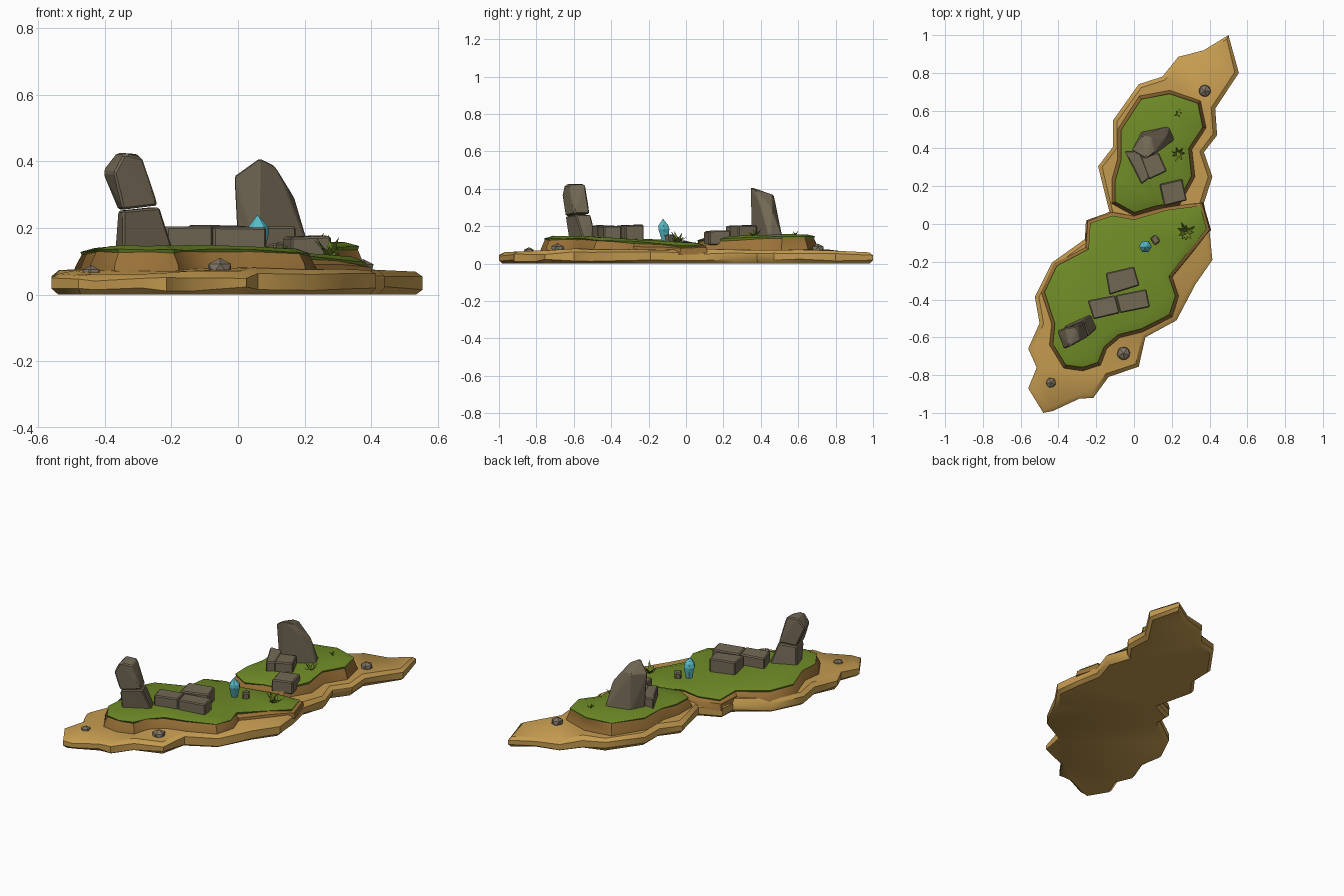
import bpy, bmesh, math, random
from mathutils import Vector, Matrix

if "Cube" in bpy.data.objects:
    bpy.data.objects.remove(bpy.data.objects["Cube"])

random.seed(4)


def mat(name, rgb):
    m = bpy.data.materials.new(name)
    m.diffuse_color = (*rgb, 1)
    m.use_nodes = True
    m.node_tree.nodes["Principled BSDF"].inputs["Base Color"].default_value = m.diffuse_color
    return m


SAND = mat("sand", (0.56, 0.33, 0.08))
EARTH = mat("earth", (0.33, 0.17, 0.04))
GRASS = mat("grass", (0.16, 0.26, 0.02))
ROCK = mat("rock", (0.17, 0.14, 0.09))
PEBBLE = mat("pebble", (0.22, 0.18, 0.13))
CRYSTAL = mat("crystal", (0.10, 0.50, 0.58))
LEAF = mat("leaf", (0.15, 0.21, 0.02))


def finish(bm, name, mats, smooth=None):
    bmesh.ops.recalc_face_normals(bm, faces=bm.faces)
    me = bpy.data.meshes.new(name)
    bm.to_mesh(me)
    bm.free()
    for m in mats:
        me.materials.append(m)
    if smooth:
        me.shade_smooth()
        me.set_sharp_from_angle(angle=math.radians(smooth))
    ob = bpy.data.objects.new(name, me)
    bpy.context.collection.objects.link(ob)
    return ob


def offset(pts, d):
    """Move a clockwise outline outward by d."""
    out = []
    for i, p in enumerate(pts):
        a, b = Vector(pts[i - 1]), Vector(pts[(i + 1) % len(pts)])
        p = Vector(p)
        e1, e2 = (p - a).normalized(), (b - p).normalized()
        n = Vector((-e1.y - e2.y, e1.x + e2.x)).normalized()
        out.append(p + n * d)
    return out


def layer(name, pts, rings, height, mats, mat_of_ring):
    """Stack offset outlines; each ring is (offset, base z, share of height, noise)."""
    bm = bmesh.new()
    loops = []
    for d, z, share, noise in rings:
        loops.append([bm.verts.new((p.x, p.y, z + share * height(p.x, p.y)
                                    + random.uniform(-noise, noise)))
                      for p in offset(pts, d)])
    n = len(pts)
    for k in range(len(loops) - 1):
        for i in range(n):
            j = (i + 1) % n
            f = bm.faces.new((loops[k][i], loops[k][j], loops[k + 1][j], loops[k + 1][i]))
            f.material_index = mat_of_ring[k]
    bm.faces.new(loops[0])
    top = bm.faces.new(loops[-1])
    top.material_index = mat_of_ring[-1]
    bmesh.ops.triangulate(bm, faces=[f for f in bm.faces if len(f.verts) > 4])
    return finish(bm, name, mats, 40)


def hull(name, pts, m=ROCK, bevel=0.006):
    bm = bmesh.new()
    for p in pts:
        bm.verts.new(p)
    r = bmesh.ops.convex_hull(bm, input=bm.verts)
    loose = [v for v in bm.verts if not v.link_faces]
    bmesh.ops.delete(bm, geom=loose, context='VERTS')
    bmesh.ops.dissolve_limit(bm, angle_limit=0.1, verts=bm.verts, edges=bm.edges)
    bmesh.ops.bevel(bm, geom=bm.edges[:], offset=bevel, segments=1, affect='EDGES')
    return finish(bm, name, [m])


def block(name, corners, z0, z1):
    pts = [(x, y, z0) for x, y in corners]
    pts += [(x, y, z1 + random.uniform(-.004, .004)) for x, y in corners]
    return hull(name, pts)


# Sand shelf
shore = [(.50, 1.0), (.555, .80), (.43, .61), (.44, .47), (.37, .38), (.415, .25),
         (.37, .11), (.40, -.04), (.415, -.19), (.325, -.32), (.225, -.51), (.06, -.60),
         (.025, -.755), (-.135, -.81), (-.215, -.92), (-.29, -.925), (-.43, -.99),
         (-.48, -1.0), (-.56, -.87), (-.515, -.76), (-.56, -.66), (-.50, -.525),
         (-.525, -.385), (-.435, -.205), (-.26, -.08), (-.255, .01), (-.13, .065),
         (-.19, .305), (-.11, .41), (-.11, .55), (.025, .74), (.15, .78),
         (.235, .885), (.37, .92)]
layer("sand_shelf", shore,
      [(-.02, 0, 0, 0), (0, .018, 0, .008), (0, 0, .75, .006), (-.022, 0, 1, .004)],
      lambda x, y: .077 - .022 * max(0, abs(y) - .7) / .3, [SAND], [0] * 4)

# Two grassy plateaus: earth wall, grass lip and gently domed top
south = [(.36, .11), (.40, -.03), (.31, -.145), (.20, -.28), (.235, -.38), (.20, -.49),
         (.045, -.57), (-.075, -.60), (-.145, -.66), (-.18, -.745), (-.27, -.775),
         (-.37, -.76), (-.445, -.64), (-.435, -.53), (-.49, -.36), (-.42, -.21),
         (-.255, -.125), (-.245, .015), (-.115, .06), (0, .04), (.17, .09)]
north = [(.0, .045), (-.115, .11), (-.115, .235), (-.085, .34), (-.085, .50),
         (.03, .675), (.19, .705), (.35, .65), (.38, .51), (.305, .395), (.32, .25),
         (.24, .10), (.12, .08)]
rings = [(.008, .05, 0, 0), (.0, .085, 0, .006), (-.02, -.012, 1, .004),
         (-.016, -.004, 1, .003), (-.06, .008, 1, .003)]
layer("south_plateau", south, rings,
      lambda x, y: .113 + .026 * min(1, max(0, -y / .5)) - .012 * max(0, x / .4),
      [EARTH, GRASS], [0, 0, 1, 1, 1])
layer("north_plateau", north, rings,
      lambda x, y: .128 + .02 * min(1, max(0, y / .5)), [EARTH, GRASS], [0, 0, 1, 1, 1])

# Broken south pillar: base stump and leaning upper piece
hull("south_pillar_base",
     [(-.345, -.625, .12), (-.19, -.545, .12), (-.225, -.475, .12), (-.37, -.54, .12),
      (-.345, -.645, .252), (-.235, -.59, .262), (-.265, -.51, .262), (-.36, -.55, .252)])
hull("south_pillar_top",
     [(-.345, -.645, .255), (-.24, -.595, .268), (-.265, -.515, .268), (-.36, -.55, .255),
      (-.408, -.565, .37), (-.372, -.662, .365), (-.365, -.55, .425), (-.34, -.65, .425),
      (-.30, -.54, .422), (-.288, -.62, .41)])

# Leaning north pillar
hull("north_pillar",
     [(.0, .40, .12), (.06, .35, .12), (.22, .45, .12), (.19, .52, .12), (.04, .49, .12),
      (-.012, .39, .355), (.045, .47, .365), (.065, .345, .41), (.11, .38, .388),
      (.09, .46, .37), (.17, .46, .29), (.14, .39, .33)], bevel=.004)

# Fallen stone blocks, the long one cracked into two pieces
block("long_block_left", [(-.245, -.405), (-.10, -.377), (-.075, -.472), (-.215, -.505)], .11, .203)
block("long_block_right", [(-.098, -.377), (.065, -.345), (.085, -.44), (-.073, -.472)], .11, .203)
block("back_block", [(-.15, -.26), (0, -.225), (.03, -.325), (-.13, -.375)], .11, .205)
block("north_block_left", [(-.05, .385), (.03, .39), (.085, .245), (.04, .21)], .12, .205)
block("north_block_right", [(.03, .35), (.13, .38), (.175, .28), (.08, .235)], .12, .203)
block("east_block", [(.135, .21), (.255, .238), (.28, .125), (.16, .095)], .10, .175)
block("small_block", [(.085, -.075), (.115, -.055), (.14, -.09), (.11, -.115)], .10, .152)

# Leaning crystal
crystal = []
for r, z in ((.014, .10), (.034, .185), (.03, .205)):
    crystal += [(.055 + r * math.cos(a * math.pi / 3) + (z - .1) * .06,
                 -.11 + r * math.sin(a * math.pi / 3) - (z - .1) * .1, z) for a in range(6)]
hull("crystal", crystal + [(.058, -.123, .24)], CRYSTAL, .001)

# Beach stones
for i, (x, y, z, r) in enumerate([(.375, .705, .078, .036), (-.055, -.685, .078, .04),
                                  (-.44, -.84, .064, .03)]):
    bm = bmesh.new()
    bmesh.ops.create_icosphere(bm, subdivisions=1, radius=r,
                               matrix=Matrix.Translation((x, y, z))
                               @ Matrix.Rotation(i, 4, 'Z') @ Matrix.Diagonal((1, 1, .8, 1)))
    finish(bm, f"beach_stone_{i + 1}", [PEBBLE])

# Grass tufts made of folded blades
for i, (x, y, z, s, n) in enumerate([(.275, -.045, .108, .055, 9), (.235, .37, .14, .04, 7),
                                     (.235, .585, .148, .024, 5)]):
    bm = bmesh.new()
    for k in range(n):
        a = 2 * math.pi * k / n + random.uniform(-.2, .2)
        d, side = Vector((math.cos(a), math.sin(a), 0)), Vector((-math.sin(a), math.cos(a), 0))
        o = Vector((x, y, z))
        up = Vector((0, 0, s * random.uniform(.5, 1.2)))
        l, r, m, tip = [bm.verts.new(v) for v in (
            o + d * s * .3 + side * s * .2 + up * .4, o + d * s * .3 - side * s * .2 + up * .4,
            o, o + d * s * random.uniform(.7, 1.1) + up)]
        bm.faces.new((m, r, tip))
        bm.faces.new((m, tip, l))
    finish(bm, f"grass_tuft_{i + 1}", [LEAF])
